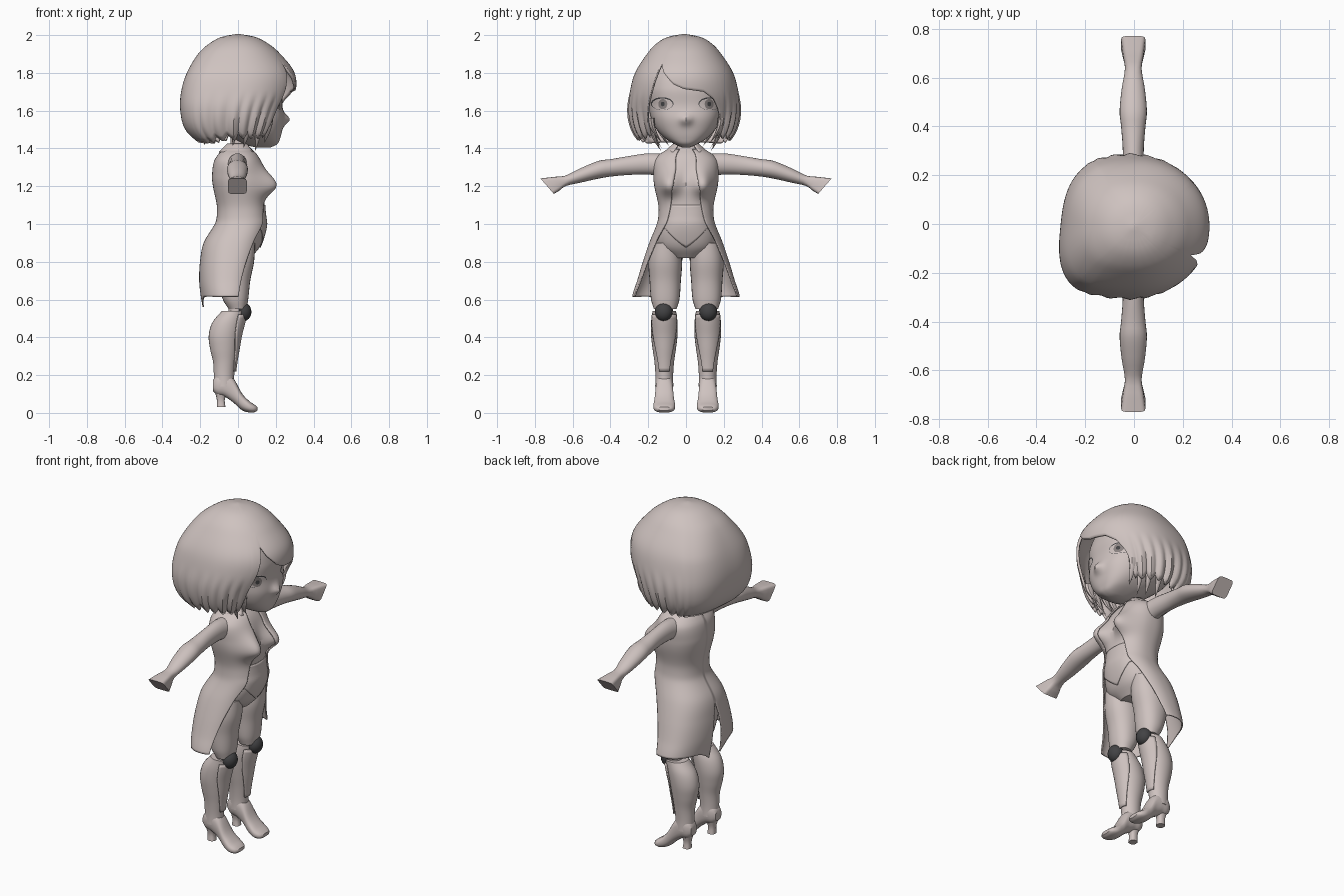
import bpy, bmesh, math
from math import sin, cos, pi, radians, exp

if "Cube" in bpy.data.objects:
    bpy.data.objects.remove(bpy.data.objects["Cube"])


def material(name, col):
    m = bpy.data.materials.new(name)
    m.diffuse_color = (*col, 1)
    m.use_nodes = True
    m.node_tree.nodes["Principled BSDF"].inputs["Base Color"].default_value = m.diffuse_color
    return m


BASE = material("pale_clay", (0.62, 0.543, 0.525))
DARK = material("dark_joint", (0.055, 0.055, 0.058))
GREY = material("iris_grey", (0.25, 0.22, 0.215))


def interp(rows, t):
    """Smooth interpolation of rows (key, values...) at key t."""
    rows = sorted(rows)
    t = min(max(t, rows[0][0]), rows[-1][0])
    i = 0
    while i < len(rows) - 2 and t > rows[i + 1][0]:
        i += 1
    p, q = rows[i], rows[i + 1]
    o, r = rows[max(i - 1, 0)], rows[min(i + 2, len(rows) - 1)]
    h = q[0] - p[0]
    s = (t - p[0]) / h
    out = []
    for k in range(1, len(p)):
        m0 = (q[k] - o[k]) / (q[0] - o[0]) * h
        m1 = (r[k] - p[k]) / (r[0] - p[0]) * h
        out.append((2*s**3 - 3*s*s + 1)*p[k] + (s**3 - 2*s*s + s)*m0
                   + (3*s*s - 2*s**3)*q[k] + (s**3 - s*s)*m1)
    return out


def lin(rows, t):
    """Straight-line interpolation of (key, value) rows."""
    for (a, va), (b, vb) in zip(rows, rows[1:]):
        if t <= b:
            return va + (vb - va) * max(0, (t - a) / (b - a))
    return rows[-1][1]


def spow(c, e):
    return math.copysign(abs(c) ** e, c)


def ring(rows, z, a, n=2.0, off=0.0, cy=0.0):
    """Point at height z and angle a (0 faces forward, +x); rows are z, back, front, half width."""
    x0, x1, ry = interp(rows, z)
    rx = max((x1 - x0) / 2, 0) + off
    return ((x0 + x1) / 2 + rx * spow(cos(a), 2 / n),
            cy + (max(ry, 0) + off) * spow(sin(a), 2 / n), z)


def grid(name, f, nu, nv, mat=BASE, closed=True, caps=True, mirror=False, thick=0, angle=40):
    """Surface f(u, v), u around and v along."""
    bm = bmesh.new()
    cols = nu if closed else nu + 1
    vs = [[bm.verts.new(f(i / nu, j / nv)) for i in range(cols)] for j in range(nv + 1)]
    for j in range(nv):
        for i in range(nu):
            k = (i + 1) % cols
            bm.faces.new((vs[j][i], vs[j][k], vs[j + 1][k], vs[j + 1][i]))
    if closed and caps:
        bm.faces.new(vs[0][::-1])
        bm.faces.new(vs[-1])
    bmesh.ops.remove_doubles(bm, verts=bm.verts, dist=1e-5)
    bmesh.ops.recalc_face_normals(bm, faces=bm.faces)
    me = bpy.data.meshes.new(name)
    bm.to_mesh(me)
    bm.free()
    ob = bpy.data.objects.new(name, me)
    bpy.context.collection.objects.link(ob)
    me.materials.append(mat)
    bpy.ops.object.select_all(action='DESELECT')
    ob.select_set(True)
    bpy.context.view_layer.objects.active = ob
    bpy.ops.object.shade_smooth_by_angle(angle=radians(angle))
    if thick:
        s = ob.modifiers.new("thickness", 'SOLIDIFY')
        s.thickness, s.offset = thick, 0
    if mirror:
        ob.modifiers.new("mirror", 'MIRROR').use_axis = (False, True, False)
    return ob


def loft(name, rows, n=2.0, cy=0.0, nu=28, nv=30, bump=lambda p: p, **kw):
    lo, hi = rows[0][0], rows[-1][0]
    return grid(name, lambda u, v: bump(ring(rows, lo + (hi - lo) * v, 2*pi*u, n, 0, cy)), nu, nv, **kw)


def ball(name, c, r, mat=BASE, mirror=False):
    return grid(name, lambda u, v: (c[0] + r[0]*sin(pi*v)*cos(2*pi*u),
                                    c[1] + r[1]*sin(pi*v)*sin(2*pi*u),
                                    c[2] + r[2]*cos(pi*v)), 20, 12, mat, caps=False, mirror=mirror)


# Head with a small pointed nose
HEAD = [(1.405, .10, .17, .02), (1.42, .03, .205, .055), (1.45, -.02, .222, .105),
        (1.50, -.10, .235, .155), (1.56, -.17, .244, .185), (1.63, -.21, .235, .20),
        (1.72, -.23, .235, .21), (1.82, -.20, .20, .18), (1.90, -.12, .13, .10)]


def nose(p):
    x, y, z = p
    k = exp(-(y / .03)**2 - ((z - 1.553) / .028)**2) if x > 0 else 0
    return (x + .03 * k, y, z)


loft("head", HEAD, n=2.5, nu=96, nv=60, bump=nose)


def face_disc(name, y, z, ry, rz, off, mat):
    def f(u, v):
        py, pz = y + ry*v*cos(2*pi*u), z + rz*v*sin(2*pi*u)
        x0, x1, w = interp(HEAD, pz)
        k = max(0, 1 - abs(py / w) ** 2.5) ** (1 / 2.5)
        return ((x0 + x1)/2 + (x1 - x0)/2*k + off, py, pz)
    grid(name, f, 24, 4, mat, caps=False, mirror=True)


# Eyes, layered thin plates
face_disc("eyelash", .126, 1.637, .060, .034, .003, DARK)
face_disc("eye", .125, 1.634, .055, .030, .005, BASE)
face_disc("iris", .123, 1.635, .024, .027, .007, GREY)
face_disc("pupil", .123, 1.635, .010, .012, .009, DARK)

# Hair: bob shell whose hem height depends on the angle, square and skewed at the back
HAIR = [(1.40, -.13, .12, .17), (1.43, -.19, .16, .22), (1.50, -.265, .215, .268),
        (1.60, -.292, .258, .290), (1.70, -.288, .298, .280), (1.80, -.258, .292, .252),
        (1.90, -.200, .215, .188), (1.95, -.145, .155, .142), (1.985, -.08, .085, .08), (2.0, 0, 0, 0)]
HEM = [(-180, 1.44), (-120, 1.43), (-80, 1.45), (-44, 1.45), (-38, 1.66), (-30, 1.85), (-24, 1.80),
       (-11, 1.74), (0, 1.715), (21, 1.70), (32, 1.66), (39, 1.59), (44, 1.45), (80, 1.45),
       (120, 1.43), (180, 1.44)]


def hair(u, v):
    d = -180 + 360 * u
    side = max(0, min(1, (abs(d) - 42) / 6)) * max(0, min(1, (130 - abs(d)) / 25))
    wave = abs((d / 12) % 1 - .5) * 2
    hem = lin(HEM, d) + .035 * wave * side
    z = 2 - (2 - hem) * v ** 1.5
    low = max(0, min(1, (1.70 - z) / .15))
    back = max(0, -cos(radians(d)))
    n = 2.08 + .8 * min(1, back * 2) * min(1, max(0, (1.98 - z) / .2))
    x, y, z = ring(HAIR, z, radians(d), n, (.4 - wave) * .017 * side * low, -.01)
    return (x + .1 * y * min(1, back * 1.5), y, z)


grid("hair", hair, 192, 30, caps=False, thick=.014)


def lock(name, x, y, top, tip, r, dx=0, dy=0):
    grid(name, lambda u, v: (x + dx*v*v + r*(1 - v**1.6)*cos(2*pi*u),
                             y + dy*v*v + r*.7*(1 - v**1.6)*sin(2*pi*u),
                             top + (tip - top)*v), 8, 8)


# Loose strands around the neck
for s in (-1, 1):
    for i, (x, y, tip) in enumerate([(.16, .185, 1.43), (.11, .19, 1.385), (.05, .19, 1.405),
                                     (-.01, .20, 1.41), (-.16, .15, 1.415)]):
        lock(f"hair_strand_{i}", x, s*y, 1.56, tip, .026, -.02, -s*.06)

# Neck and torso
BODY = [(.82, -.10, .065, .08), (.87, -.13, .11, .145), (.93, -.13, .135, .16),
        (1.0, -.11, .15, .142), (1.04, -.10, .145, .134), (1.1, -.10, .14, .134),
        (1.2, -.12, .142, .155), (1.25, -.125, .135, .160), (1.33, -.115, .112, .158),
        (1.37, -.09, .09, .125), (1.40, -.06, .06, .07), (1.42, -.045, .045, .05)]


def bust(p):
    x, y, z = p
    h = .05 if z < 1.205 else .075
    k = exp(-((abs(y) - .082) / .052)**2 - ((z - 1.205) / h)**2) * min(1, max(0, x / .05))
    return (x + .062 * k, y + math.copysign(.012 * k, y), z)


loft("neck", [(1.36, -.045, .055, .048), (1.40, -.04, .055, .043), (1.47, -.04, .07, .045)], nv=8)
loft("torso", BODY, n=2.3, nu=64, nv=50, bump=bust)


# Bodysuit with a V-shaped lower edge
def suit(u, v):
    a = 2 * pi * u
    hem = .875 + .10 * min(1, abs(sin(a)) * 1.5)
    return ring(BODY, 1.10 + (hem - 1.10) * v, a, 2.3, .003)


grid("bodysuit", suit, 64, 16, caps=False, thick=.004)

# Open-fronted long coat with a slit at the back
COAT = [(.55, -.18, .09, .285), (.62, -.192, .092, .278), (.70, -.20, .10, .252),
        (.80, -.195, .115, .222), (.90, -.175, .135, .188)] + \
       [(z, a - .006, b + .006, w + .006) for z, a, b, w in BODY if 1.0 <= z <= 1.40]
FRONT = [(.55, 74), (.62, 72), (.7, 68), (.8, 62), (.93, 52), (1.0, 42), (1.1, 31), (1.17, 22),
         (1.21, 17), (1.3, 14), (1.4, 20)]
SLIT = [(.55, 172), (.7, 173), (.80, 176), (.87, 180), (1.4, 180)]


def coat(u, v):
    hem = .615 - .055 * max(0, (u - .75) / .25) ** 2
    z = 1.395 + (hem - 1.395) * v
    a = radians(lin(FRONT, z) * (1 - u) + lin(SLIT, z) * u)
    return bust(ring(COAT, z, a, 2.3, .003))


grid("coat", coat, 44, 70, closed=False, mirror=True, thick=.007)


# Collar flaps
def collar(u, v):
    a = radians(35 + 145 * u)
    r = .055 + .045 * v
    return (r * cos(a), r * 1.15 * sin(a), 1.425 - .045 * v)


grid("collar", collar, 16, 4, closed=False, mirror=True, thick=.006)

# Arms: y, centre z, half height, half depth, end slant
ARM = [(.12, 1.312, .06, .055, 0), (.20, 1.318, .056, .046, 0), (.30, 1.31, .05, .043, 0),
       (.40, 1.297, .046, .05, 0), (.46, 1.288, .047, .056, 0), (.55, 1.26, .039, .048, 0),
       (.64, 1.228, .027, .034, .1), (.68, 1.215, .035, .041, .4), (.735, 1.20, .041, .050, .87)]


def arm(u, v):
    y = .12 + .615 * v
    cz, h, d, slant = interp(ARM, y)
    n = 2 + max(0, (y - .62) / .115) * 4
    b = h * spow(sin(2*pi*u), 2 / n)
    return (-.003 + d * spow(cos(2*pi*u), 2 / n), y + slant * b, cz + b)


grid("arm", arm, 24, 32, mirror=True)

# Legs
loft("thigh", [(.55, -.05, .045, .06), (.60, -.08, .054, .075), (.70, -.11, .065, .083),
               (.80, -.125, .085, .089), (.90, -.11, .09, .075)], cy=.11, mirror=True, n=2.2)
loft("knee", [(.47, -.06, .025, .045), (.535, -.05, .03, .045), (.60, -.06, .03, .045)],
     cy=.115, mirror=True, nv=8)
ball("knee_joint", (.028, .118, .535), (.043, .047, .05), DARK, mirror=True)
SHIN = [(.14, -.128, -.02, .048), (.20, -.128, -.020, .047), (.27, -.132, -.012, .052),
        (.34, -.148, 0, .062), (.41, -.155, .012, .070), (.48, -.135, .03, .070), (.54, -.085, .042, .062)]
loft("boot_shaft", SHIN, cy=.115, mirror=True)
grid("shin_guard", lambda u, v: ring(SHIN, .52 - .30*v, (u - .5)*2*(1.1 - .6*v), 2, .006, .115),
     12, 16, closed=False, mirror=True, thick=.007)

# Feet: x, sole, instep, half width
FOOT = [(-.132, .115, .175, .028), (-.11, .095, .205, .042), (-.07, .085, .215, .046),
        (-.025, .055, .185, .046), (.02, .015, .105, .053), (.06, .002, .062, .058),
        (.09, .004, .042, .048), (.102, .012, .032, .032)]


def foot(u, v):
    x = -.132 + .234 * v
    z0, z1, w = interp(FOOT, x)
    return (x, .115 + w * spow(cos(2*pi*u), .8),
            max(0, (z0 + z1)/2 + (z1 - z0)/2 * spow(sin(2*pi*u), .8)))


grid("boot_foot", foot, 24, 24, mirror=True)
loft("boot_heel", [(.03, -.112, -.066, .024), (.07, -.112, -.07, .021), (.13, -.128, -.05, .036)],
     cy=.115, nu=16, nv=8, mirror=True, n=2.6)
